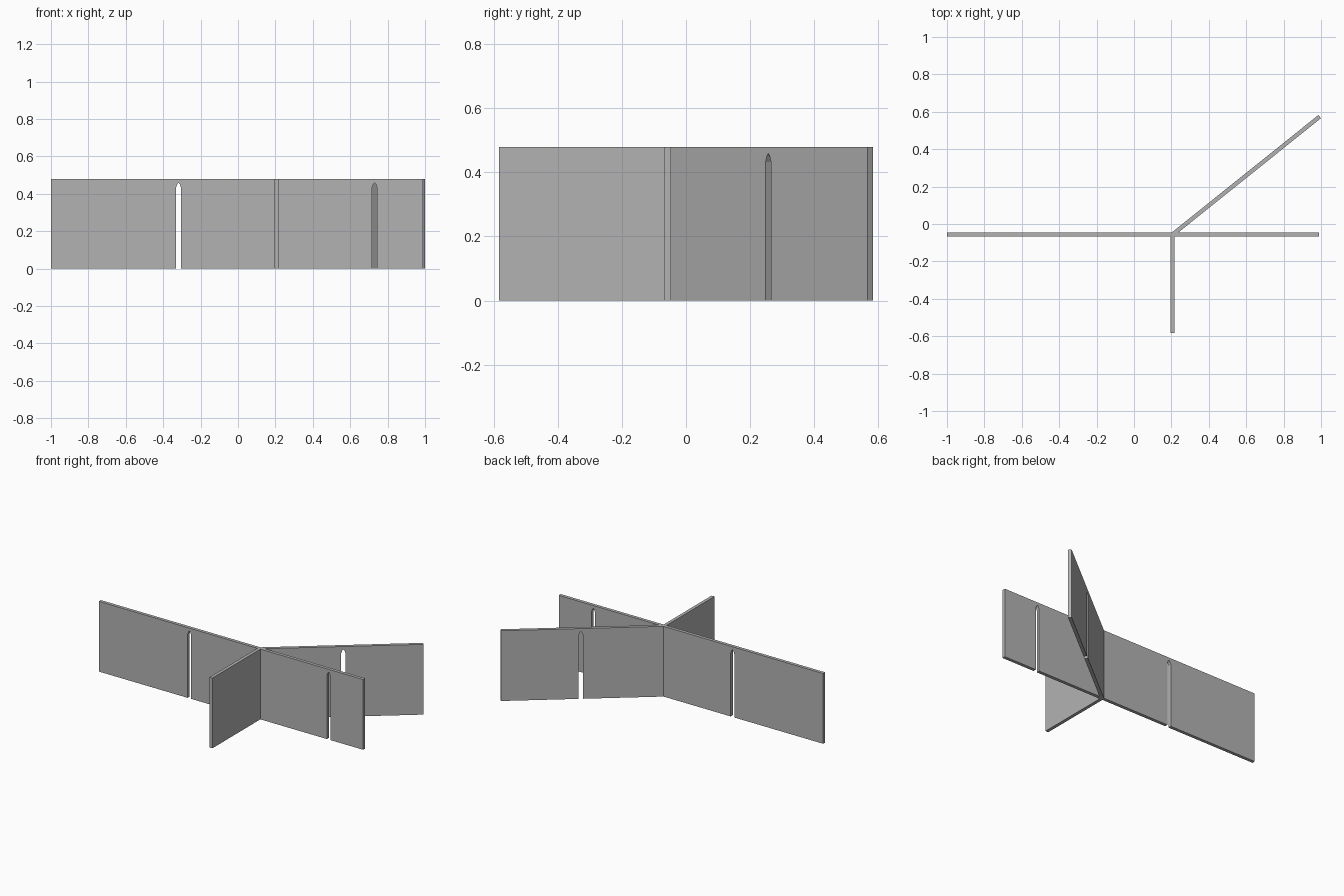
import bpy, bmesh
from math import sin, cos, tan, radians
from mathutils import Matrix

cube = bpy.data.objects.get("Cube")
if cube:
    bpy.data.objects.remove(cube)

HEIGHT, THICK, SLOT = 0.478, 0.022, 0.027
CROSS_X, WALL_Y = 0.205, -0.057

grey = bpy.data.materials.new("plain grey")
grey.use_nodes = True
colour = (0.45, 0.45, 0.45, 1)
grey.diffuse_color = colour
grey.node_tree.nodes["Principled BSDF"].inputs["Base Color"].default_value = colour


def wall(name, start, angle, length, slots=(), mitre=False):
    """Upright panel with pointed slots open at the bottom."""
    # outline runs along the bottom, up and over each slot
    outline = [(0, 0)]
    for s in slots:
        h = SLOT / 2
        outline += [(s - h, 0), (s - h, 0.432), (s - h * 0.5, 0.451), (s, 0.458),
                    (s + h * 0.5, 0.451), (s + h, 0.432), (s + h, 0)]
    outline += [(length, 0), (length, HEIGHT), (0, HEIGHT)]

    bm = bmesh.new()
    face = bm.faces.new([bm.verts.new((u, -THICK / 2, z)) for u, z in outline])
    new = bmesh.ops.extrude_face_region(bm, geom=[face])["geom"]
    bmesh.ops.translate(bm, vec=(0, THICK, 0),
                        verts=[g for g in new if isinstance(g, bmesh.types.BMVert)])
    # slant the starting end so it sits flush on the long wall
    if mitre:
        for v in bm.verts:
            if abs(v.co.x) < 1e-5:
                v.co.x = -v.co.y / tan(angle)
    bm.transform(Matrix.Translation((*start, 0)) @ Matrix.Rotation(angle, 4, "Z"))
    bmesh.ops.recalc_face_normals(bm, faces=bm.faces)
    mesh = bpy.data.meshes.new(name)
    bm.to_mesh(mesh)
    bm.free()
    mesh.materials.append(grey)
    obj = bpy.data.objects.new(name, mesh)
    bpy.context.collection.objects.link(obj)
    return obj


# Long wall with a slot on either side of the junction
wall("long_wall", (-1, WALL_Y), 0, 1.99, slots=(0.682, 1.73))

# Short plain wall running to the front
wall("front_wall", (CROSS_X, WALL_Y - THICK / 2), radians(-90), 0.515)

# Diagonal wall running to the back left, with one slot
slant = radians(38.7)
root = (CROSS_X + THICK / 2 / tan(slant), WALL_Y + THICK / 2)
wall("diagonal_wall", root, slant, 0.992,
     slots=((0.265 - root[1]) / sin(slant),), mitre=True)
